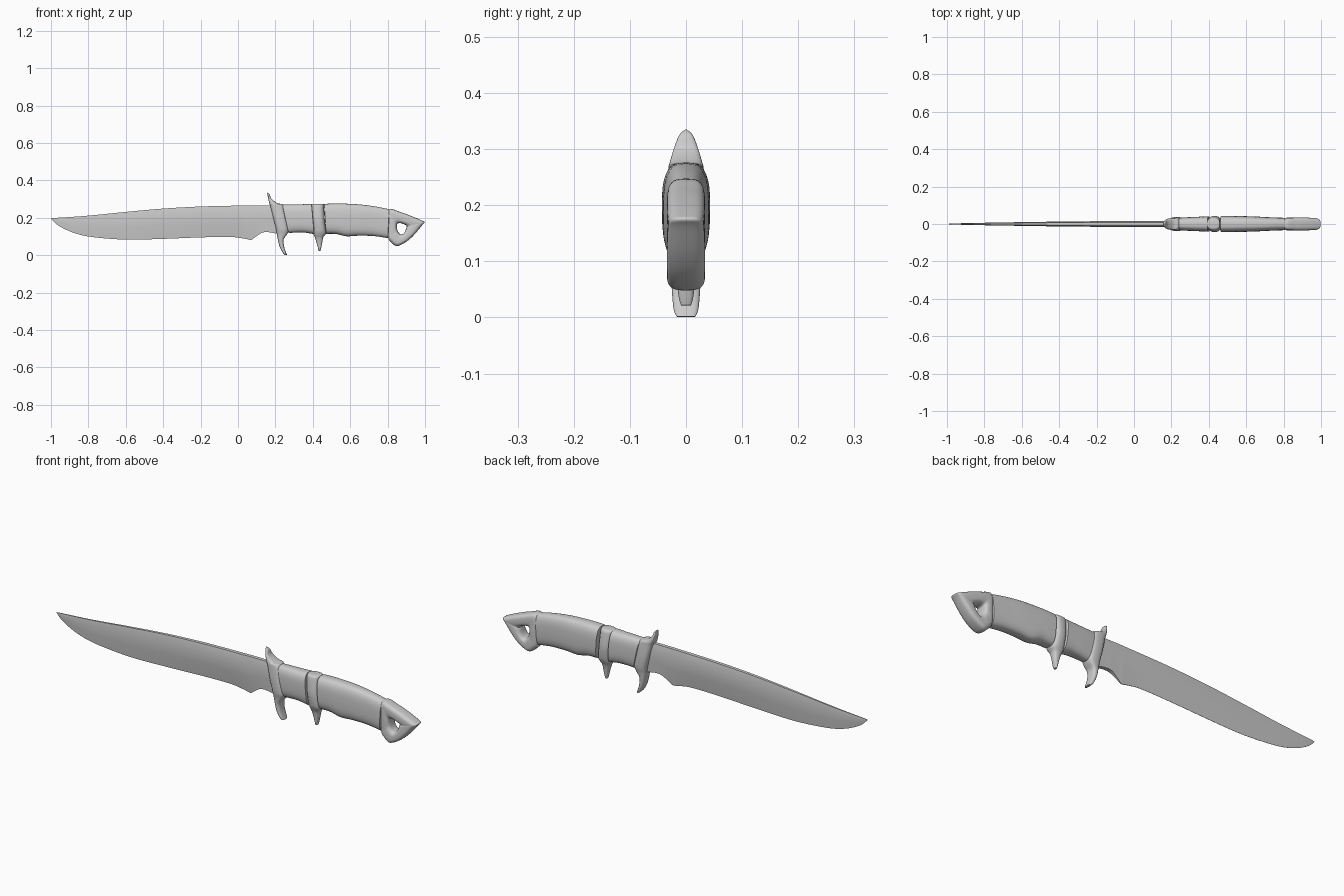
import bpy, bmesh, math
from mathutils import Vector


def smooth_path(rows, steps, closed=False):
    """Catmull-Rom interpolation of rows of numbers."""
    n, out = len(rows), []
    pick = lambda i: rows[i % n] if closed else rows[max(0, min(n - 1, i))]
    for i in range(n if closed else n - 1):
        for k in range(steps):
            t = k / steps
            out.append([0.5 * (2 * b + (c - a) * t + (2 * a - 5 * b + 4 * c - d) * t * t
                               + (3 * b - a - 3 * c + d) * t ** 3)
                        for a, b, c, d in zip(pick(i - 1), pick(i), pick(i + 1), pick(i + 2))])
    if not closed:
        out.append(list(rows[-1]))
    return out


def skin(name, rings, closed=False, angle=35):
    """Bridge equal-sized rings of points into a solid."""
    bm = bmesh.new()
    loops = [[bm.verts.new(p) for p in ring] for ring in rings]
    m = len(loops[0])
    pairs = list(zip(loops, loops[1:])) + ([(loops[-1], loops[0])] if closed else [])
    for a, b in pairs:
        for j in range(m):
            k = (j + 1) % m
            bm.faces.new((a[j], a[k], b[k], b[j]))
    if not closed:
        bm.faces.new(loops[0])
        bm.faces.new(loops[-1])
    bmesh.ops.remove_doubles(bm, verts=bm.verts, dist=1e-5)
    bmesh.ops.recalc_face_normals(bm, faces=bm.faces)
    mesh = bpy.data.meshes.new(name)
    bm.to_mesh(mesh)
    bm.free()
    ob = bpy.data.objects.new(name, mesh)
    bpy.context.collection.objects.link(ob)
    bpy.ops.object.select_all(action='DESELECT')
    ob.select_set(True)
    bpy.context.view_layer.objects.active = ob
    bpy.ops.object.shade_smooth_by_angle(angle=math.radians(angle))
    return ob


def oval(px, pz, qx, qz, w, n):
    """Rounded cross-section between two side-view points, half width w."""
    p, q = Vector((px, 0, pz)), Vector((qx, 0, qz))
    mid, half = (p + q) / 2, (p - q) / 2
    power = lambda v: math.copysign(abs(v) ** (2 / n), v)
    ring = []
    for i in range(36):
        a = math.tau * i / 36
        ring.append(mid + half * power(math.cos(a)) + Vector((0, w * power(math.sin(a)), 0)))
    return ring


def loft(name, rows, n=3.0, steps=5, closed=False):
    return skin(name, [oval(*r, n) for r in smooth_path(rows, steps, closed)], closed)


def grip(name, rows):
    """Handle section with slightly pinched ends that read as seams."""
    path = smooth_path(rows, 6)

    def pinched(row, s):
        px, pz, qx, qz, w = row
        return [px, pz - s, qx, qz + s, w - s]

    def lerp(a, b, t):
        return [u + (v - u) * t for u, v in zip(a, b)]
    path = ([pinched(path[0], .005), lerp(path[0], path[1], .2)] + path[1:-1]
            + [lerp(path[-1], path[-2], .2), pinched(path[-1], .005)])
    return skin(name, [oval(*r, 3.0) for r in path])


# Blade: x, spine z, edge z, half thickness, edge half thickness
blade = [(-1, .197, .194, .0005, 0), (-.96, .200, .158, .003, .0005), (-.88, .205, .120, .005, .0005),
         (-.78, .213, .097, .007, .0005), (-.6, .231, .083, .010, .0005), (-.4, .249, .087, .013, .0005),
         (-.2, .260, .095, .015, .0005), (-.04, .264, .097, .016, .0005), (.03, .265, .089, .016, .001),
         (.07, .266, .082, .016, .002), (.09, .266, .095, .016, .004), (.13, .266, .120, .016, .009),
         (.17, .266, .122, .016, .010), (.225, .266, .11, .016, .010)]
rings = []
for x, top, bot, t, e in smooth_path(blade, 5):
    h = top - bot
    side = [(top, t * .55), (top - h * .22, t), (bot + h * .42, t * .72 + e * .2), (bot, max(e, .0003))]
    rings.append([(x, -y, z) for z, y in side] + [(x, y, z) for z, y in reversed(side)])
skin("blade", rings, angle=25)

# Guard: slanted, with a horn above and a quillon below
loft("guard", [(.155, .335, .160, .333, .002), (.157, .326, .170, .324, .012), (.161, .305, .180, .300, .021),
               (.168, .275, .212, .277, .029), (.174, .255, .243, .267, .032), (.190, .190, .259, .200, .037),
               (.203, .140, .270, .140, .036), (.208, .110, .265, .115, .031), (.215, .075, .244, .085, .027),
               (.224, .042, .246, .048, .025), (.238, .015, .257, .014, .022), (.250, .001, .262, .002, .017)])

# Grip scales ahead of and behind the finger collar
grip("front_grip", [(.236, .270, .270, .118, .034), (.29, .271, .315, .121, .037),
                    (.345, .272, .36, .120, .039), (.394, .274, .408, .112, .041)])
grip("rear_grip", [(.460, .274, .470, .114, .043), (.52, .276, .525, .113, .043), (.58, .275, .580, .101, .042),
                   (.65, .271, .645, .104, .040), (.73, .261, .725, .102, .036), (.810, .245, .802, .091, .033)])

# Finger collar with its downward spur
loft("finger_collar", [(.396, .2735, .456, .2745, .018), (.392, .270, .459, .271, .027),
                       (.391, .255, .460, .256, .034), (.396, .190, .464, .190, .043),
                       (.402, .135, .470, .135, .038), (.404, .111, .470, .114, .031),
                       (.412, .092, .456, .094, .022), (.421, .062, .450, .064, .016),
                       (.428, .036, .444, .037, .013), (.431, .021, .440, .022, .009)], n=2.6)

# Pommel: rounded frame around a lanyard hole (outer point, inner point)
loft("pommel", [(.806, .244, .852, .168, .033), (.870, .230, .868, .171, .034), (.935, .206, .888, .165, .034),
                (.985, .184, .898, .160, .033), (.998, .175, .902, .153, .032), (.985, .160, .900, .148, .033),
                (.945, .112, .894, .128, .034), (.905, .075, .884, .114, .034), (.860, .050, .874, .110, .034),
                (.838, .052, .864, .115, .034), (.820, .068, .856, .125, .034), (.803, .092, .852, .136, .033),
                (.802, .165, .849, .153, .034)], n=3.2, closed=True)
